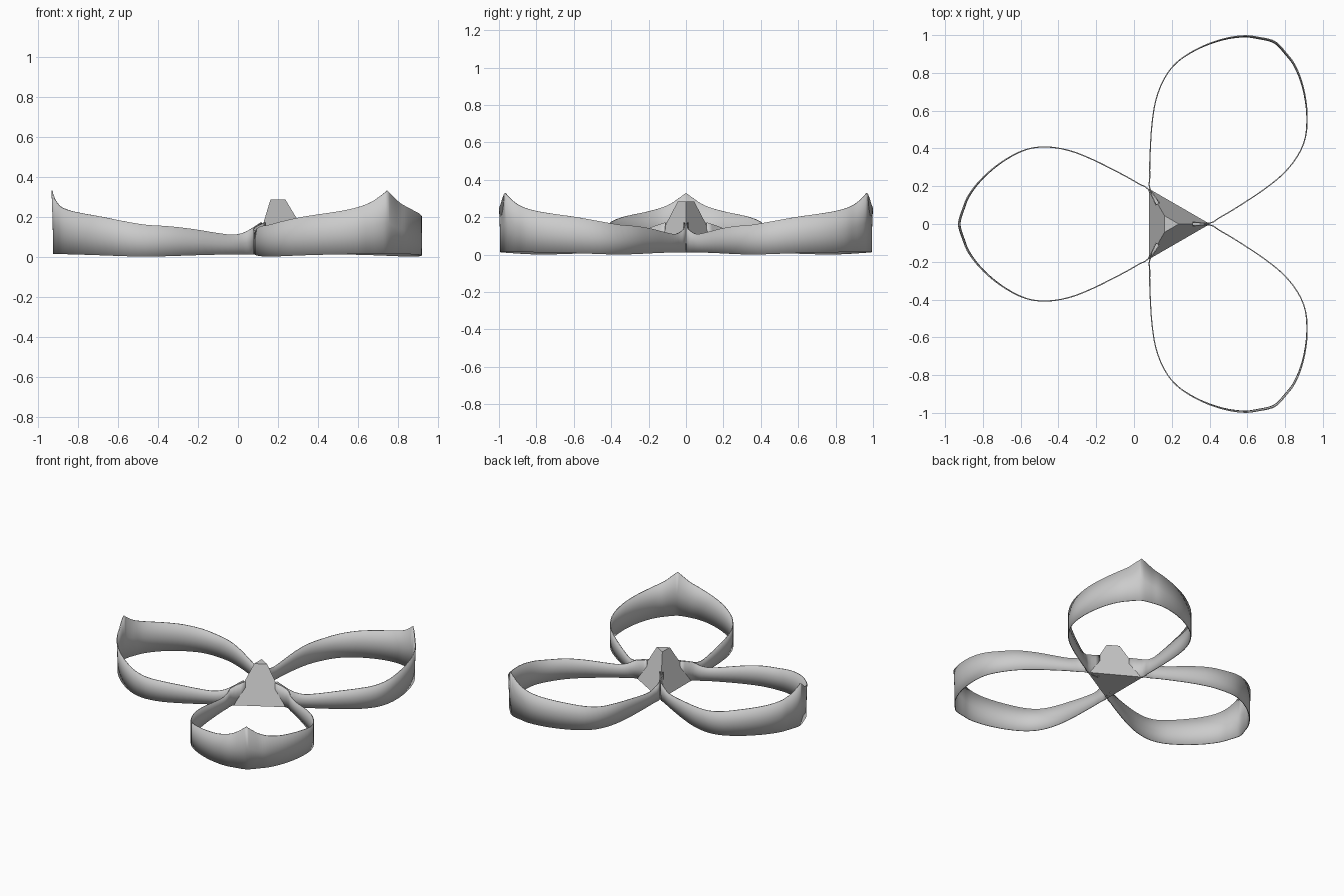
import bpy, bmesh, math
from mathutils import Vector, Matrix

if "Cube" in bpy.data.objects:
    bpy.data.objects.remove(bpy.data.objects["Cube"])

CENTRE = Matrix.Translation((0.187, 0, 0))

# half petal outline: distance from hub, half width, bottom z, top z
HALF = [(0.070, 0.100, 0.012, 0.172), (0.112, 0.184, 0.012, 0.145),
        (0.160, 0.212, 0.012, 0.120), (0.215, 0.244, 0.012, 0.110),
        (0.300, 0.289, 0.010, 0.120), (0.410, 0.343, 0.007, 0.138),
        (0.530, 0.389, 0.003, 0.152), (0.650, 0.408, 0.000, 0.160),
        (0.760, 0.394, 0.003, 0.178), (0.870, 0.340, 0.007, 0.200),
        (0.960, 0.272, 0.010, 0.216), (1.025, 0.205, 0.012, 0.230),
        (1.070, 0.140, 0.013, 0.248), (1.092, 0.085, 0.014, 0.270),
        (1.108, 0.040, 0.014, 0.300), (1.116, 0.000, 0.014, 0.330)]


def smooth_path(points, steps=3):
    """Catmull-Rom resampling."""
    pts = [Vector(p) for p in points]
    mirror = pts[-2].copy()
    mirror[1] *= -1
    mirror[3] = 2 * pts[-1][3] - pts[-2][3]   # keeps the pointed tip
    ext = [2 * pts[0] - pts[1]] + pts + [mirror]
    out = []
    for i in range(1, len(ext) - 2):
        a, b, c, d = ext[i - 1:i + 3]
        for k in range(steps):
            t = k / steps
            out.append(0.5 * (2 * b + (c - a) * t + (2 * a - 5 * b + 4 * c - d) * t * t
                              + (3 * b - a - 3 * c + d) * t ** 3))
    return out + [pts[-1]]


def make_object(name, bm):
    bmesh.ops.recalc_face_normals(bm, faces=bm.faces)
    mesh = bpy.data.meshes.new(name)
    bm.to_mesh(mesh)
    bm.free()
    obj = bpy.data.objects.new(name, mesh)
    bpy.context.collection.objects.link(obj)
    return obj


# petal bands
half = smooth_path(HALF)
outline = half + [Vector((p[0], -p[1], p[2], p[3])) for p in reversed(half[:-1])]
for n, angle in enumerate((60, 180, 300)):
    bm = bmesh.new()
    rows = []
    for u, v, low, high in outline:
        flare = 0.008 * max(0, (u - 0.7) / 0.42)
        rows.append([bm.verts.new((u - flare * (1 - t ** 2), v, low + (high - low) * t))
                     for t in (0, 0.5, 1)])
    for a, b in zip(rows, rows[1:]):
        for k in range(2):
            bm.faces.new((a[k], b[k], b[k + 1], a[k + 1]))
    petal = make_object(f"petal_band_{n + 1}", bm)
    petal.matrix_world = CENTRE @ Matrix.Rotation(math.radians(angle), 4, 'Z')
    solid = petal.modifiers.new("thickness", 'SOLIDIFY')
    solid.thickness = 0.006
    solid.offset = 0
    bpy.context.view_layer.objects.active = petal
    petal.select_set(True)
    bpy.ops.object.shade_smooth_by_angle(angle=math.radians(35))
    petal.select_set(False)

# three-sided hub with a flat top
bm = bmesh.new()
bmesh.ops.create_cone(bm, cap_ends=True, segments=3, radius1=0.215, radius2=0.05, depth=0.273)
corner = max(bm.verts, key=lambda v: v.co.xy.length).co
turn = Matrix.Rotation(-math.atan2(corner.y, corner.x), 4, 'Z')
bmesh.ops.transform(bm, matrix=Matrix.Translation((0, 0, 0.1485)) @ turn, verts=bm.verts)
hub = make_object("hub", bm)
hub.matrix_world = CENTRE

# slots along the three hub ridges
for n in range(3):
    bm = bmesh.new()
    bmesh.ops.create_cube(bm, size=1, matrix=Matrix.Translation((0.157, 0, 0.13))
                          @ Matrix.Diagonal((0.065, 0.013, 0.14, 1)))
    cutter = make_object(f"slot_cutter_{n + 1}", bm)
    cutter.matrix_world = CENTRE @ Matrix.Rotation(n * math.tau / 3, 4, 'Z')
    cutter.hide_render = True
    cutter.hide_set(True)
    cut = hub.modifiers.new(f"slot_{n + 1}", 'BOOLEAN')
    cut.operation = 'DIFFERENCE'
    cut.solver = 'EXACT'
    cut.object = cutter
